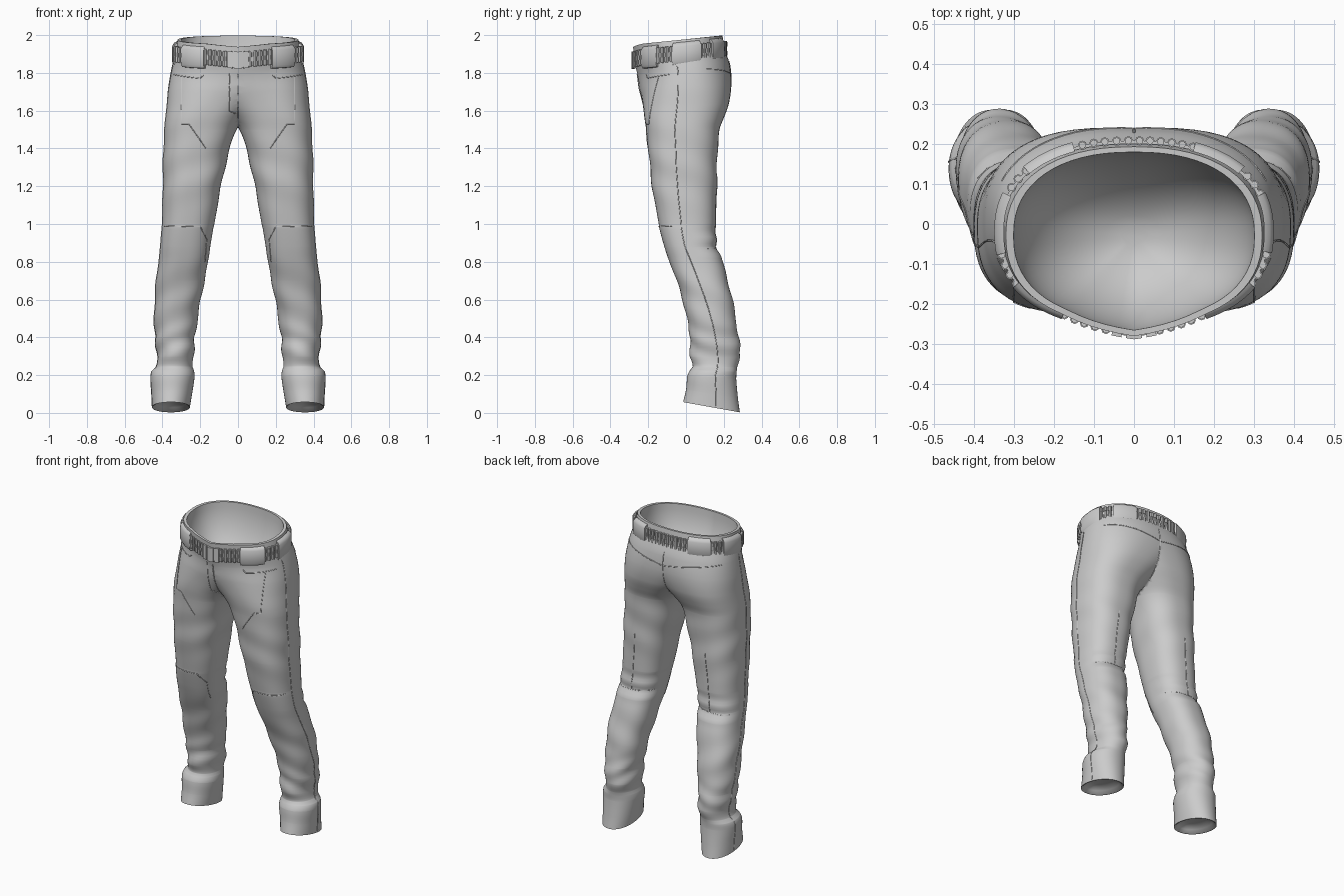
import bpy, bmesh, math
from mathutils import Vector

if "Cube" in bpy.data.objects:
    bpy.data.objects.remove(bpy.data.objects["Cube"])


def material(name, rgb):
    m = bpy.data.materials.new(name)
    m.use_nodes = True
    m.diffuse_color = (*rgb, 1)
    m.node_tree.nodes["Principled BSDF"].inputs["Base Color"].default_value = (*rgb, 1)
    return m


CLOTH = material("grey_cloth", (.6, .6, .6))

# Half-garment sections: height, inner x, outer x, front y, back y
ROWS = [
    (.03, .255, .455, -.015, .285), (.1, .243, .458, 0, .275),
    (.19, .23, .463, .008, .266), (.222, .233, .456, .022, .268),
    (.245, .24, .432, .035, .27), (.3, .235, .428, .022, .288),
    (.4, .228, .438, .02, .278), (.55, .205, .443, -.005, .255),
    (.7, .178, .432, -.05, .222), (.82, .155, .418, -.095, .188),
    (.88, .147, .412, -.115, .162), (.98, .13, .404, -.142, .155),
    (1.0, .125, .402, -.144, .156), (1.2, .09, .398, -.18, .162),
    (1.4, .043, .395, -.2, .168), (1.5, .008, .39, -.212, .178),
    (1.56, -.04, .385, -.22, .2), (1.63, -.12, .378, -.226, .226),
    (1.72, -.23, .37, -.23, .24), (1.82, -.33, .353, -.23, .232),
    (1.905, -.333, .333, -.246, .205), (1.975, -.32, .32, -.252, .193),
]


def section(z):
    """Smoothly interpolate the section table."""
    z = min(max(z, ROWS[0][0]), ROWS[-1][0])
    i = 0
    while i < len(ROWS) - 2 and ROWS[i + 1][0] < z:
        i += 1
    a, b = ROWS[i], ROWS[i + 1]
    p, n = ROWS[max(i - 1, 0)], ROWS[min(i + 2, len(ROWS) - 1)]
    h = b[0] - a[0]
    t = (z - a[0]) / h
    out = []
    for k in range(1, 5):
        ma, mb = (b[k] - p[k]) / (b[0] - p[0]) * h, (n[k] - a[k]) / (n[0] - a[0]) * h
        d = b[k] - a[k]
        out.append(a[k] + t * ma + t * t * (3 * d - 2 * ma - mb) + t ** 3 * (ma + mb - 2 * d))
    return out


def ease(t):
    t = min(max(t, 0), 1)
    return t * t * (3 - 2 * t)


def bump(z, centre, width):
    return math.exp(-((z - centre) / width) ** 2)


def folds(a, z):
    """Cloth creases at ankle, shin, knee back and thigh."""
    ankle = .005 * bump(z, .36, .09) * math.sin(50 * z + 3 * math.sin(a + 1))
    shin = .004 * bump(z, .6, .16) * math.sin(30 * z + 2 * a)
    knee = .006 * bump(z, .9, .07) * math.sin(70 * z) * max(0, math.sin(a))
    thigh = .003 * bump(z, 1.3, .2) * math.sin(30 * z + 2 * a)
    return ankle + shin + knee + thigh


def surf(a, z, off=0.0):
    """Point on the cloth at angle a (0 = outer side, 90 degrees = back)."""
    xi, xo, yf, yb = section(z)
    cx, cy, rx, ry = (xi + xo) / 2, (yf + yb) / 2, (xo - xi) / 2, (yb - yf) / 2
    c, s = math.cos(a), math.sin(a)
    f = folds(a, z) + off
    high = ease((z - 1.55) / .3)
    # rounder at the hem, boxier at the thigh
    power = .95 - .13 * ease((z - .3) / .5) + .05 * high
    x = cx + math.copysign(abs(c) ** power, c) * (rx + f)
    y = cy + math.copysign(abs(s) ** power, s) * (ry + f)
    dip = 0
    if s < 0:
        point = high * max(0, 1 - abs(x) / .18)
        y -= .028 * point
        dip = .012 * point
    tilt = .1 * high - .18 * ease((.3 - z) / .25)
    return Vector((x, y, z + tilt * (y - cy) - dip))


def finish(name, bm, mirror=False, angle=40):
    bmesh.ops.recalc_face_normals(bm, faces=bm.faces)
    me = bpy.data.meshes.new(name)
    bm.to_mesh(me)
    bm.free()
    ob = bpy.data.objects.new(name, me)
    bpy.context.collection.objects.link(ob)
    me.materials.append(CLOTH)
    bpy.ops.object.select_all(action='DESELECT')
    ob.select_set(True)
    bpy.context.view_layer.objects.active = ob
    bpy.ops.object.shade_smooth_by_angle(angle=math.radians(angle))
    if mirror:
        ob.modifiers.new("mirror", 'MIRROR').merge_threshold = .002


def loft(bm, rings):
    vs = [[bm.verts.new(p) for p in r] for r in rings]
    n = len(vs[0])
    for lo, hi in zip(vs, vs[1:]):
        for j in range(n):
            k = (j + 1) % n
            bm.faces.new((lo[j], lo[k], hi[k], hi[j]))
    return vs


SEG = 64
ANGLES = [2 * math.pi * i / SEG for i in range(SEG)]

# Trouser body: one leg with half the hips, cut on the centre plane and mirrored
heights = sorted({ROWS[0][0] + (ROWS[-1][0] - ROWS[0][0]) * i / 110 for i in range(111)}
                 | {r[0] for r in ROWS})
bm = bmesh.new()
loft(bm, [[surf(a, z) for a in ANGLES] for z in heights])
bmesh.ops.bisect_plane(bm, geom=bm.verts[:] + bm.edges[:] + bm.faces[:], dist=1e-5,
                       plane_co=(0, 0, 0), plane_no=(1, 0, 0), clear_inner=True)
finish("trousers", bm, mirror=True)

# Hollow closed inside of each hem
bm = bmesh.new()
hem = [[surf(a, ROWS[0][0], o) + Vector((0, 0, up)) for a in ANGLES]
       for o, up in ((0, 0), (-.008, .002), (-.025, .02), (-.05, .035), (-.08, .042))]
bm.faces.new(loft(bm, hem)[-1])
finish("hem_lining", bm, mirror=True)

# Waist rim and bowl-shaped lining
top = [surf(a, ROWS[-1][0]) for a in ANGLES]
centre = Vector((0, -.03, 0))
rings = [top]
for i in range(13):
    t = i / 13 * math.pi / 2
    k = .94 * math.cos(t)
    rings.append([Vector((p.x * k, centre.y + (p.y - centre.y) * k,
                          p.z * math.cos(t) + 1.96 * (1 - math.cos(t)) - .32 * math.sin(t)))
                  for p in top])
bm = bmesh.new()
bm.faces.new(loft(bm, rings)[-1])
finish("waist_lining", bm)

# Belt path, with outward normals
BELT_Z, STEPS = 1.905, 720
path = [surf(2 * math.pi * i / STEPS, BELT_Z) for i in range(STEPS)]


def frame(i):
    p = path[i % STEPS]
    t = path[(i + 3) % STEPS] - path[(i - 3) % STEPS]
    return p, Vector((t.y, -t.x, 0)).normalized()


def bearing(p):
    return math.degrees(math.atan2(p.y, p.x))


def sweep(name, indices, profile, closed=False):
    """Run a (outward, up) profile along part of the belt path."""
    bm = bmesh.new()
    rings = []
    for i in indices:
        p, n = frame(i)
        rings.append([p + n * o + Vector((0, 0, u)) for o, u in profile])
    if closed:
        rings.append(rings[0])
    vs = loft(bm, rings)
    if closed:
        bmesh.ops.remove_doubles(bm, verts=bm.verts, dist=1e-6)
    else:
        bm.faces.new(vs[0])
        bm.faces.new(vs[-1])
    finish(name, bm, angle=35)


def span(lo, hi):
    return [i for i in range(-STEPS // 2, STEPS // 2) if lo <= bearing(path[i % STEPS]) <= hi]


sweep("belt_strap", range(0, STEPS, 6),
      [(-.005, -.038), (.003, -.038), (.003, .038), (-.005, .038)], True)

LOOP = [(-.004, -.062), (.008, -.06), (.016, -.045), (.016, .036), (.006, .052), (-.008, .058)]
gaps = [(-52, -27), (-12, 13), (26, 52), (-153, -128), (128, 154)]
for k, (lo, hi) in enumerate(gaps):
    sweep(f"belt_loop_{k}", span(lo, hi), LOOP)
right = [i for i in range(STEPS) if abs(bearing(path[i])) > 167]
sweep("belt_loop_right", right, LOOP)
gaps += [(167, 181), (-181, -167)]

# Buckle: back plate, two side bars and a prong
sweep("buckle_plate", span(-102, -78), [(0, -.04), (.008, -.04), (.008, .04), (0, .04)])
for lo, hi, label in ((-102, -96, "right"), (-84, -78, "left"), (-94, -86, "prong")):
    sweep(f"buckle_bar_{label}", span(lo, hi), [(0, -.046), (.014, -.046), (.014, .044), (0, .044)])

# Belt links: evenly spaced upright pins with middle collars
bm = bmesh.new()
travel = 0
for i in range(STEPS):
    p, n = frame(i)
    travel += (path[(i + 1) % STEPS] - p).length
    b = bearing(p)
    if travel < .026 or any(lo < b < hi for lo, hi in gaps + [(-103, -77)]):
        continue
    travel = 0
    base = p + n * .003
    for radius, length, up in ((.009, .084, 0), (.0115, .024, .024), (.0115, .024, -.024)):
        made = bmesh.ops.create_cone(bm, cap_ends=True, segments=8, radius1=radius,
                                     radius2=radius, depth=length)
        bmesh.ops.translate(bm, verts=made["verts"], vec=base + Vector((0, 0, up)))
finish("belt_links", bm)


# Seams: thin cords laid on the cloth
def on_cloth(x, z, back):
    sign = 1 if back else -1
    a = min((sign * math.pi * j / 500 for j in range(501)), key=lambda q: abs(surf(q, z).x - x))
    return surf(a, z)


def cord(name, points, mirror=True):
    cu = bpy.data.curves.new(name, 'CURVE')
    cu.dimensions = '3D'
    cu.bevel_depth, cu.bevel_resolution = .0025, 1
    sp = cu.splines.new('POLY')
    sp.points.add(len(points) - 1)
    for q, p in zip(sp.points, points):
        q.co = (*p, 1)
    ob = bpy.data.objects.new(name, cu)
    bpy.context.collection.objects.link(ob)
    cu.materials.append(CLOTH)
    if mirror:
        ob.modifiers.new("mirror", 'MIRROR')


def seam(name, corners, back=False, flip=False):
    pts = []
    for (x0, z0), (x1, z1) in zip(corners, corners[1:]):
        pts += [on_cloth(x0 + (x1 - x0) * k / 10, z0 + (z1 - z0) * k / 10, back) for k in range(11)]
    if flip:
        pts = [Vector((-p.x, p.y, p.z)) for p in pts]
    cord(name, pts, not flip)


cord("side_seam", [surf(.15 - .3 * ease(k / 45), .04 + 1.8 * k / 90) for k in range(91)])
seam("pocket_seam", [(.18, 1.81), (.2, 1.79), (.34, 1.8)])
seam("pocket_edge", [(.3, 1.79), (.3, 1.53), (.26, 1.53), (.17, 1.4)])
seam("knee_seam", [(.39, .99), (.2, .985), (.165, .92), (.175, .8)])
seam("fly_seam", [(.045, 1.83), (.045, 1.6), (.012, 1.585)], flip=True)
seam("front_rise", [(0, 1.83), (0, 1.56)])
seam("seat_seam", [(0, 1.84), (0, 1.56)], back=True)
seam("yoke_seam", [(.005, 1.76), (.2, 1.79), (.33, 1.81)], back=True)
seam("back_knee_seam", [(.16, .88), (.39, .87)], back=True)
seam("back_leg_seam", [(.25, 1.25), (.28, .88)], back=True)
